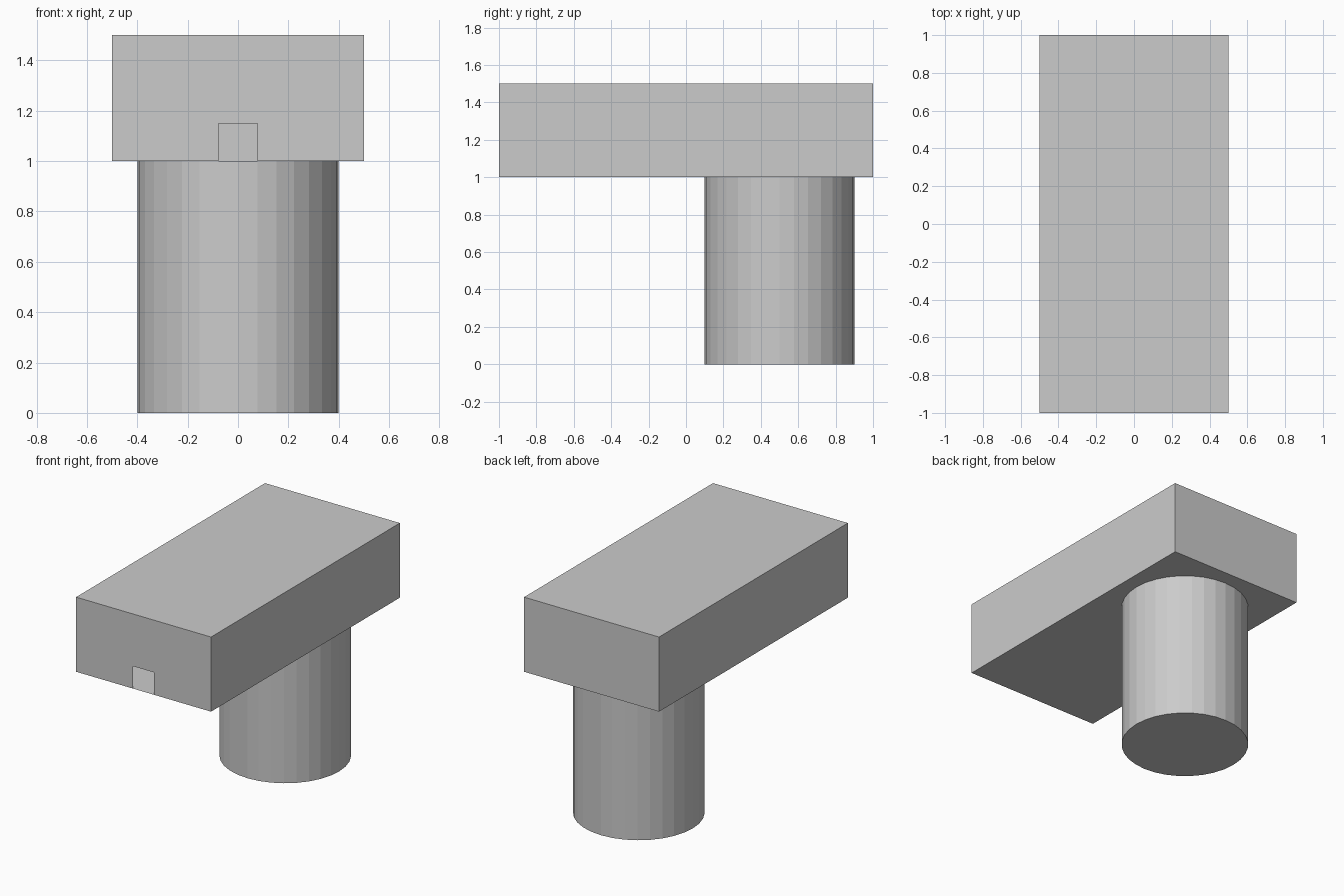
import bpy, bmesh

if "Cube" in bpy.data.objects:
    bpy.data.objects.remove(bpy.data.objects["Cube"])

# Support column: 32 flat sides
bpy.ops.mesh.primitive_cylinder_add(vertices=32, radius=0.4, depth=1, location=(0, 0.5, 0.5))
bpy.context.object.name = "column"

# Hollow thin-skinned slab with a small doorway in its front wall
W, Y, Z0, Z1 = 0.5, 1.0, 1.0, 1.5
DW, DZ = 0.0775, 1.15
bm = bmesh.new()


def verts(points, y):
    return [bm.verts.new((x, y, z)) for x, z in points]


outline = [(-W, Z0), (-DW, Z0), (-DW, DZ), (DW, DZ), (DW, Z0), (W, Z0), (W, Z1), (-W, Z1)]
front = verts(outline, -Y)
back = verts([(-W, Z0), (W, Z0), (W, Z1), (-W, Z1)], Y)
a, d1, d2, d3, d4, b, c, d = front
e, f, g, h = back

bm.faces.new(front)                  # front wall around the doorway
bm.faces.new((f, e, h, g))           # back wall
bm.faces.new((b, f, g, c))           # right wall
bm.faces.new((e, a, d, h))           # left wall
bm.faces.new((d, c, g, h))           # top
bm.faces.new((a, e, f, b, d4, d1))   # floor

mesh = bpy.data.meshes.new("slab")
bm.to_mesh(mesh)
bm.free()
slab = bpy.data.objects.new("slab", mesh)
bpy.context.collection.objects.link(slab)
